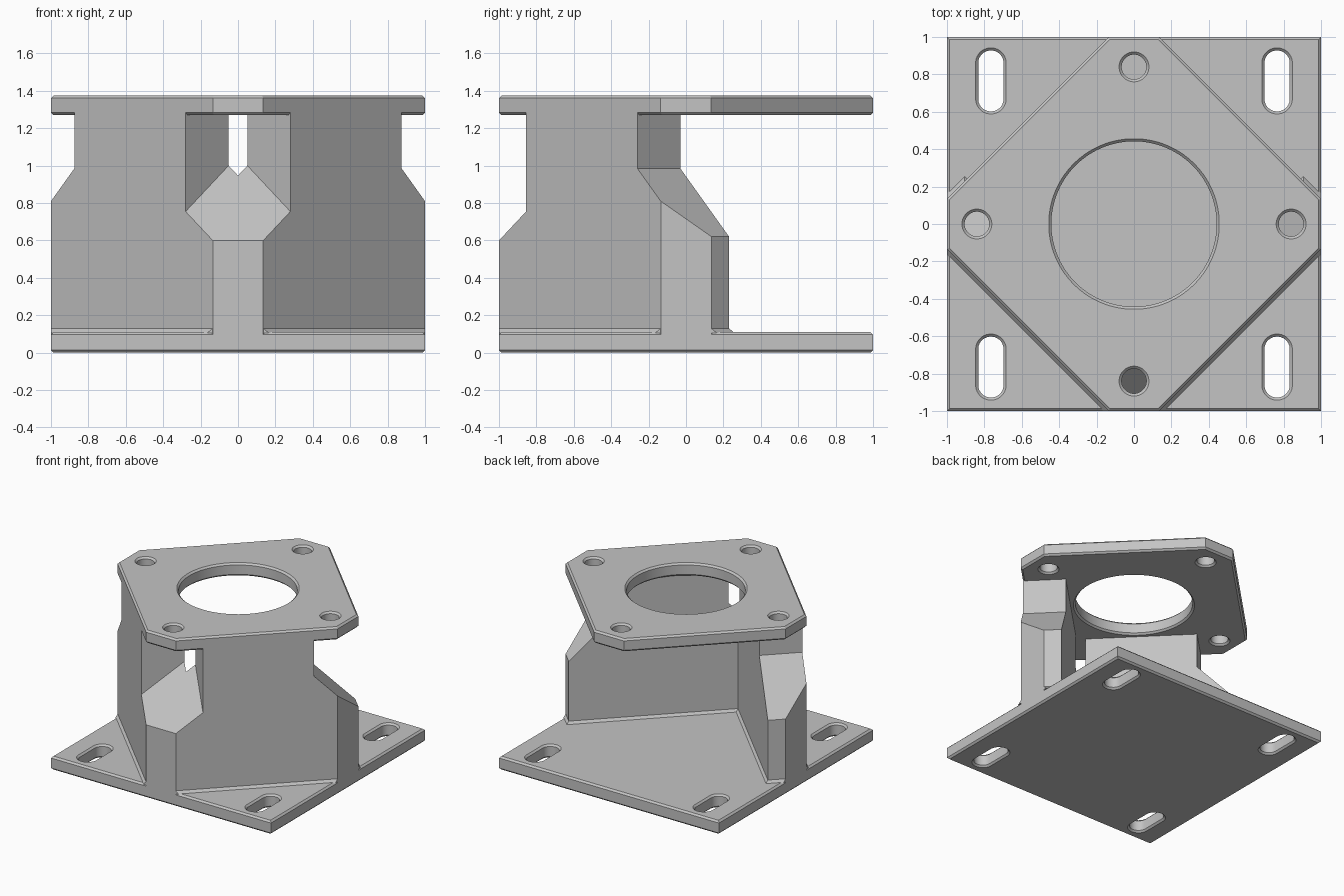
import bpy, bmesh, math

if "Cube" in bpy.data.objects:
    bpy.data.objects.remove(bpy.data.objects["Cube"])

grey = bpy.data.materials.new("light grey")
grey.use_nodes = True
GREY = (0.55, 0.55, 0.55, 1)
grey.diffuse_color = GREY
grey.node_tree.nodes["Principled BSDF"].inputs["Base Color"].default_value = GREY

CHAMFER = 0.014
BASE_TOP, PLATE_LOW, PLATE_TOP = 0.11, 1.27, 1.375


def add_object(name, mesh):
    ob = bpy.data.objects.new(name, mesh)
    bpy.context.collection.objects.link(ob)
    mesh.materials.clear()
    mesh.materials.append(grey)
    return ob


def slot(cx, cy, r, half=0.0, steps=16):
    """Round hole, or a slot stretched along y by half."""
    pts = []
    for i in range(2 * steps):
        a = math.pi * (i + 0.5) / steps
        pts.append((cx + r * math.cos(a), cy + r * math.sin(a) + math.copysign(half, math.sin(a))))
    return pts


def plate(name, loops, z0, z1):
    """Flat plate with holes; every rim is chamfered."""
    cu = bpy.data.curves.new(name, 'CURVE')
    cu.dimensions = '2D'
    cu.fill_mode = 'BOTH'
    cu.extrude = (z1 - z0) / 2 - CHAMFER
    cu.bevel_depth = CHAMFER
    cu.bevel_resolution = 0
    cu.offset = -CHAMFER
    for loop in loops:
        sp = cu.splines.new('POLY')
        sp.points.add(len(loop) - 1)
        for p, (x, y) in zip(sp.points, loop):
            p.co = (x, y, 0, 1)
        sp.use_cyclic_u = True
    tmp = bpy.data.objects.new(name + "_outline", cu)
    bpy.context.collection.objects.link(tmp)
    mesh = bpy.data.meshes.new_from_object(tmp.evaluated_get(bpy.context.evaluated_depsgraph_get()))
    bpy.data.objects.remove(tmp)
    bm = bmesh.new()
    bm.from_mesh(mesh)
    bmesh.ops.remove_doubles(bm, verts=bm.verts, dist=0.0005)
    bmesh.ops.recalc_face_normals(bm, faces=bm.faces)
    bmesh.ops.translate(bm, verts=bm.verts, vec=(0, 0, (z0 + z1) / 2))
    bm.to_mesh(mesh)
    bm.free()
    ob = add_object(name, mesh)
    bpy.ops.object.select_all(action='DESELECT')
    ob.select_set(True)
    bpy.context.view_layer.objects.active = ob
    bpy.ops.object.shade_smooth_by_angle(angle=math.radians(25))
    return ob


def prism(name, plan, low, high, top_plan=None):
    """Upright block over a plan; low gives the height of the underside."""
    bm = bmesh.new()
    a = [bm.verts.new((x, y, low(x, y))) for x, y in plan]
    b = [bm.verts.new((x, y, high)) for x, y in (top_plan or plan)]
    bm.faces.new(a)
    bm.faces.new(b)
    for i in range(len(a)):
        j = (i + 1) % len(a)
        bm.faces.new((a[i], a[j], b[j], b[i]))
    bmesh.ops.recalc_face_normals(bm, faces=bm.faces)
    mesh = bpy.data.meshes.new(name)
    bm.to_mesh(mesh)
    bm.free()
    return add_object(name, mesh)


def mirrored(half):
    """Close a right-hand path that runs from front to the centre line."""
    return half + [(-x, y) for x, y in reversed(half) if x > 0]


# Base plate with four slots
square = [(-1, -1), (1, -1), (1, 1), (-1, 1)]
slots = [slot(0.765 * x, 0.765 * y, 0.068, 0.095) for x, y in square]
plate("base_plate", [square] + slots, 0, BASE_TOP)

# Top plate: square turned by 45 degrees, corners cut off, bored
C = 0.135
octagon = [(C, -1), (1, -C), (1, C), (C, 1), (-C, 1), (-1, C), (-1, -C), (-C, -1)]
bolts = [slot(x, y, 0.066) for x, y in ((0.84, 0), (-0.84, 0), (0, 0.84), (0, -0.84))]
plate("top_plate", [octagon, slot(0, 0, 0.442, steps=48)] + bolts, PLATE_LOW, PLATE_TOP)

# V-shaped supporting wall
wall_plan = [(C, -1), (1, -C), (1, C), (0.905, 0.23), (0, -0.675)]
wall = prism("support_wall", mirrored(wall_plan), lambda x, y: 0.08, PLATE_LOW + 0.02)

# Bolt clearances cut at the front corner and both wall ends
cutters = [prism("front_cutter", [(0, -0.575), (-0.6, -1.175), (0.6, -1.175)],
                 lambda x, y: 0.6 + 1.067 * (y + 1), 1.5)]
for side in (1, -1):
    plan = [(side * (t + s) / 2, (t - s) / 2)
            for t, s in ((0.615, 0.4), (1.3, 0.4), (1.3, 1.4), (0.615, 1.4))]
    cutters.append(prism("end_cutter", plan,
                         lambda x, y: 0.985 - 0.7 * (abs(x) + y - 0.615), 1.5))
for cutter in cutters:
    cutter.hide_render = True
    mod = wall.modifiers.new("clearance", 'BOOLEAN')
    mod.operation = 'DIFFERENCE'
    mod.solver = 'EXACT'
    mod.object = cutter
bpy.context.view_layer.update()
cut_mesh = bpy.data.meshes.new_from_object(wall.evaluated_get(bpy.context.evaluated_depsgraph_get()))
wall.modifiers.clear()
wall.data = cut_mesh
for cutter in cutters:
    bpy.data.objects.remove(cutter)

# Sloped foot where the wall meets the base
D = 0.03
foot_plan = [(C + D, -1), (1, -C - D), (1, C + D), (0.905, 0.23 + D), (0, -0.675 + D)]
prism("wall_foot", mirrored(foot_plan), lambda x, y: BASE_TOP - 0.005, BASE_TOP + 0.02,
      mirrored(wall_plan))
